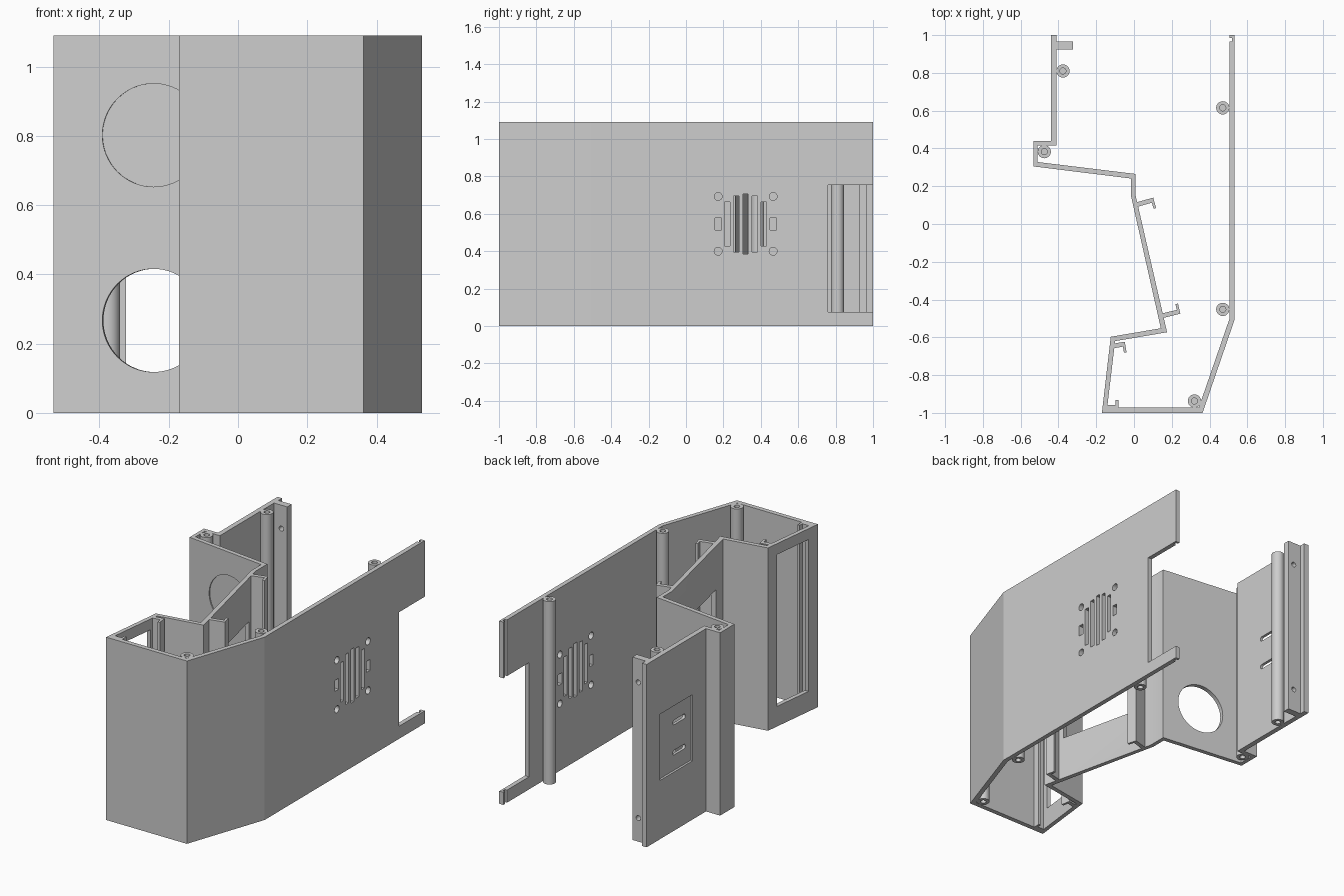
import bpy, bmesh, math
from mathutils import Matrix, Vector

if "Cube" in bpy.data.objects:
    bpy.data.objects.remove(bpy.data.objects["Cube"])

H = 1.09
plastic = bpy.data.materials.new("grey plastic")
plastic.diffuse_color = (0.61, 0.61, 0.61, 1)
plastic.use_nodes = True
plastic.node_tree.nodes["Principled BSDF"].inputs["Base Color"].default_value = plastic.diffuse_color


def add_object(name, bm):
    bmesh.ops.recalc_face_normals(bm, faces=bm.faces)
    if bm.calc_volume(signed=True) < 0:
        bmesh.ops.reverse_faces(bm, faces=bm.faces)
    me = bpy.data.meshes.new(name)
    bm.to_mesh(me)
    bm.free()
    me.materials.append(plastic)
    ob = bpy.data.objects.new(name, me)
    bpy.context.collection.objects.link(ob)
    return ob


def prism(name, pts, z0=0.0, z1=H):
    """Vertical extrusion of a plan outline."""
    bm = bmesh.new()
    low = [bm.verts.new((x, y, z0)) for x, y in pts]
    top = [bm.verts.new((x, y, z1)) for x, y in pts]
    caps = [bm.faces.new(low[::-1]), bm.faces.new(top)]
    for i in range(len(pts)):
        j = (i + 1) % len(pts)
        bm.faces.new((low[i], low[j], top[j], top[i]))
    bm.normal_update()
    bmesh.ops.triangulate(bm, faces=caps, ngon_method='EAR_CLIP')
    return add_object(name, bm)


def box(x0, x1, y0, y1, z0, z1, turn=None):
    bm = bmesh.new()
    m = (Matrix.Translation(((x0 + x1) / 2, (y0 + y1) / 2, (z0 + z1) / 2))
         @ (turn or Matrix())
         @ Matrix.Diagonal((x1 - x0, y1 - y0, z1 - z0, 1)))
    bmesh.ops.create_cube(bm, size=1, matrix=m)
    return bm


def rod(centre, axis, r, length, n=32):
    bm = bmesh.new()
    turn = Vector(axis).to_track_quat('Z', 'Y').to_matrix().to_4x4()
    bmesh.ops.create_cone(bm, cap_ends=True, segments=n, radius1=r, radius2=r,
                          depth=length, matrix=Matrix.Translation(centre) @ turn)
    return bm


def volume(me):
    bm = bmesh.new()
    bm.from_mesh(me)
    v = bm.calc_volume(signed=True)
    bm.free()
    return v


def cut(ob, bm):
    """Subtract one cutter; keep the first solver result that is sound."""
    cutter = add_object("cutter", bm)
    cutter.hide_render = True
    before = volume(ob.data)
    for solver in ('MANIFOLD', 'EXACT', 'FLOAT'):
        mod = ob.modifiers.new("cut", 'BOOLEAN')
        mod.operation, mod.solver, mod.object = 'DIFFERENCE', solver, cutter
        bpy.context.view_layer.update()
        ev = ob.evaluated_get(bpy.context.evaluated_depsgraph_get())
        me = bpy.data.meshes.new_from_object(ev)
        ob.modifiers.clear()
        if 0.7 * before < volume(me) < before - 1e-7:
            ob.data = me
            break
    bpy.data.objects.remove(cutter)


# Folded shell wall: outside line forward, inside line back
outer = [(-0.44, 1), (-0.44, 0.44), (-0.533, 0.44), (-0.533, 0.305), (-0.016, 0.241),
         (-0.016, 0.15), (0.142, -0.552), (-0.123, -0.597), (-0.17, -1),
         (0.363, -1), (0.532, -0.508), (0.532, 1)]
inner = [(0.505, 1), (0.505, 0.985), (0.519, 0.985), (0.519, 0.965), (0.505, 0.965),
         (0.505, -0.503), (0.343, -0.972), (-0.142, -0.972), (-0.1, -0.62),
         (0.175, -0.573), (0.008, 0.153), (0.008, 0.265), (-0.51, 0.328),
         (-0.51, 0.415), (-0.41, 0.415), (-0.41, 1)]
shell = prism("shell_wall", outer + inner)

# Rear notch and speaker grille in the right wall
cut(shell, box(0.4, 0.6, 0.758, 1.1, 0.075, 0.755))
for i, (z0, z1) in enumerate([(0.428, 0.663), (0.396, 0.695), (0.385, 0.706),
                              (0.396, 0.695), (0.428, 0.663)]):
    y = 0.22 + 0.049 * i
    cut(shell, box(0.45, 0.6, y - 0.014, y + 0.014, z0, z1))
for y in (0.172, 0.466):
    cut(shell, box(0.45, 0.6, y - 0.017, y + 0.017, 0.513, 0.578))
    for z in (0.40, 0.693):
        cut(shell, rod((0.52, y, z), (1, 0, 0), 0.021, 0.15, 24))

# Round hole and shallow round recess in the cross wall
n = Vector((0.065, 0.518, 0)).normalized()
on_wall = Vector((-0.244, 0.269, 0))
cut(shell, rod(on_wall + Vector((0, 0, 0.267)), n, 0.149, 0.12, 64))
cut(shell, rod(on_wall + Vector((0, 0, 0.802)), n, 0.149, 0.012, 64))

# Window in the sloping wall and tall opening in the front pocket
slope = Matrix.Rotation(math.atan2(0.158, 0.702), 4, 'Z')
cut(shell, box(0.02, 0.12, -0.455, 0.065, 0.26, 0.83, slope))
lean = Matrix.Rotation(math.atan2(-0.046, 0.403), 4, 'Z')
cut(shell, box(-0.19, -0.08, -0.925, -0.67, 0.12, 1.025, lean))

# Recessed panel on the left wall with two rounded slots through it
cut(shell, box(-0.5, -0.427, 0.565, 0.875, 0.35, 0.745))
for z in (0.455, 0.635):
    slot = bmesh.new()
    for y in (0.63, 0.72):
        for a in range(16):
            t = a * math.pi / 8
            for x in (-0.5, -0.35):
                slot.verts.new((x, y + 0.014 * math.cos(t), z + 0.014 * math.sin(t)))
    bmesh.ops.convex_hull(slot, input=slot.verts)
    bmesh.ops.delete(slot, geom=[v for v in slot.verts if not v.link_faces], context='VERTS')
    cut(shell, slot)

# Screw flange at the rear of the left wall
flange = prism("screw_flange", [(-0.412, 0.925), (-0.323, 0.925), (-0.323, 0.966), (-0.412, 0.966)])
for z in (0.14, 0.95):
    cut(flange, rod((-0.362, 0.945, z), (0, 1, 0), 0.015, 0.2, 20))


# Screw posts with blind holes at both ends
def post(name, x, y, ro=0.035, ri=0.016, depth=0.12):
    bm = bmesh.new()
    prof = [(0, depth), (ri, depth), (ri, 0), (ro, 0), (ro, H), (ri, H),
            (ri, H - depth), (0, H - depth)]
    vs = [bm.verts.new((x + r, y, z)) for r, z in prof]
    es = [bm.edges.new(p) for p in zip(vs, vs[1:])]
    bmesh.ops.spin(bm, geom=vs + es, cent=(x, y, 0), axis=(0, 0, 1),
                   angle=2 * math.pi, steps=28)
    bmesh.ops.remove_doubles(bm, verts=bm.verts, dist=1e-5)
    return add_object(name, bm)


posts = [(-0.376, 0.81), (-0.475, 0.383), (0.47, 0.615), (0.47, -0.452), (0.32, -0.937)]
rounded = [shell, flange] + [post(f"screw_post_{i + 1}", x, y) for i, (x, y) in enumerate(posts)]


# Hooked guide rails: an arm from the wall with a short lip at its end
def rail(name, start, end, lip, arm_t=0.024, lip_t=0.014):
    a, b = Vector(start), Vector(end)
    d = (b - a).normalized()
    s = Vector((-d.y, d.x)) * (1 if lip > 0 else -1)
    pts = [a - s * arm_t / 2, b - s * arm_t / 2, b + s * abs(lip),
           b - d * lip_t + s * abs(lip), b - d * lip_t + s * arm_t / 2, a + s * arm_t / 2]
    return prism(name, [tuple(p) for p in pts])


rail("rear_rail", (0.005, 0.1), (0.105, 0.128), -0.045)
rail("middle_rail", (0.145, -0.487), (0.243, -0.463), 0.043)
rail("pocket_rear_rail", (-0.105, -0.645), (-0.047, -0.635), -0.045)
rail("pocket_front_rail", (-0.15, -0.965), (-0.083, -0.965), 0.033, 0.016)

# Smooth the round surfaces, keep the corners sharp
bpy.ops.object.select_all(action='DESELECT')
for ob in rounded:
    ob.select_set(True)
bpy.context.view_layer.objects.active = shell
bpy.ops.object.shade_smooth_by_angle(angle=math.radians(15))
